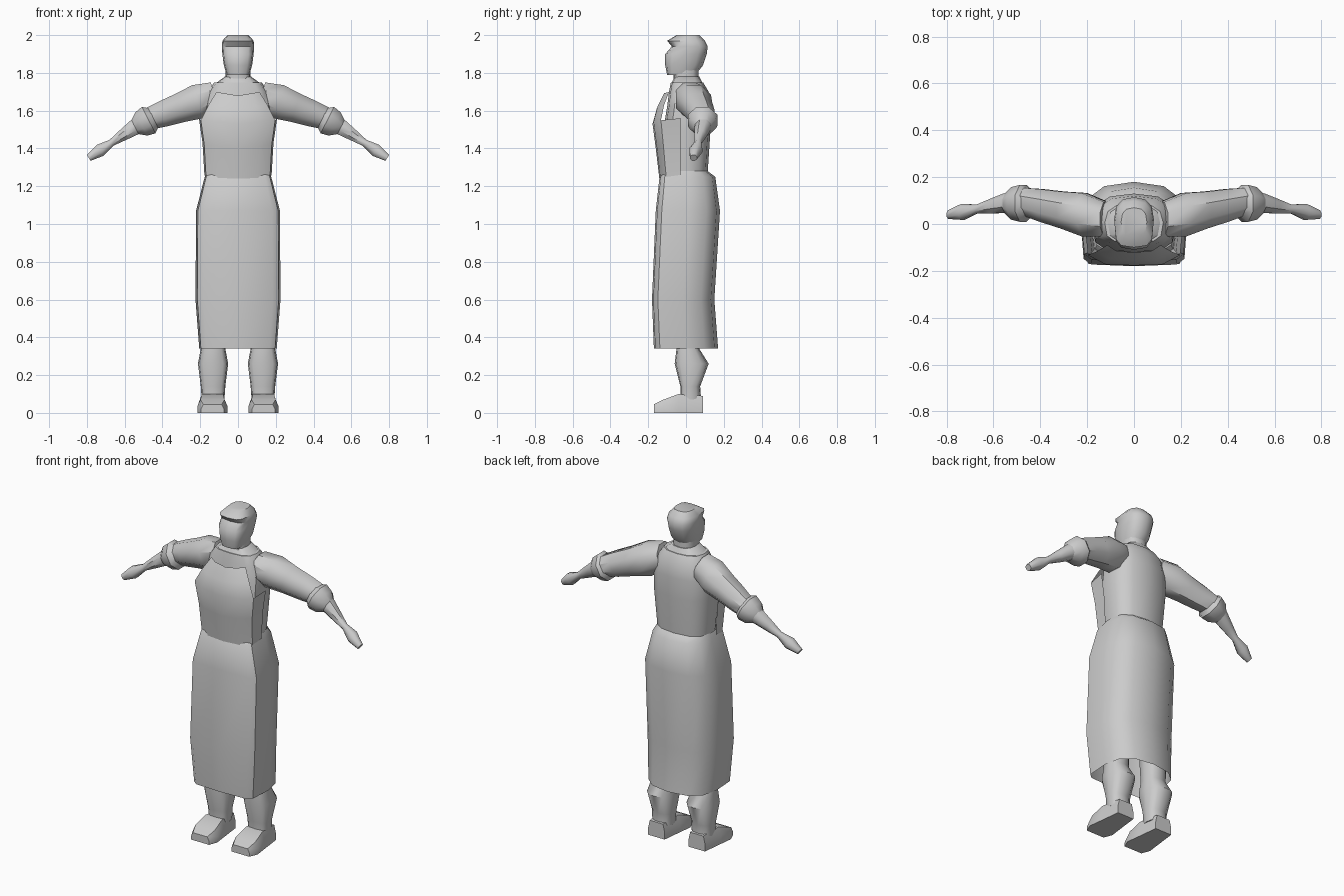
import bpy, bmesh, math
from mathutils import Vector

default_cube = bpy.data.objects.get("Cube")
if default_cube:
    bpy.data.objects.remove(default_cube, do_unlink=True)

colour = (.6, .6, .6, 1)
grey = bpy.data.materials.new("plain grey")
grey.use_nodes = True
grey.diffuse_color = colour
grey.node_tree.nodes["Principled BSDF"].inputs["Base Color"].default_value = colour


def finish(name, bm):
    """Turn a bmesh into a smooth shaded object with crisp creases."""
    bmesh.ops.remove_doubles(bm, verts=bm.verts, dist=.001)
    bmesh.ops.recalc_face_normals(bm, faces=bm.faces)
    mesh = bpy.data.meshes.new(name)
    bm.to_mesh(mesh)
    bm.free()
    mesh.materials.append(grey)
    part = bpy.data.objects.new(name, mesh)
    bpy.context.collection.objects.link(part)
    bpy.ops.object.select_all(action='DESELECT')
    part.select_set(True)
    bpy.context.view_layer.objects.active = part
    bpy.ops.object.shade_smooth_by_angle(angle=math.radians(45))


def loft(name, rings, capped=True):
    """Skin a list of equal closed rings of points."""
    bm = bmesh.new()
    rows = [[bm.verts.new(point) for point in ring] for ring in rings]
    count = len(rows[0])
    for lower, upper in zip(rows, rows[1:]):
        for i in range(count):
            j = (i + 1) % count
            bm.faces.new((lower[i], lower[j], upper[j], upper[i]))
    if capped:
        bm.faces.new(rows[0])
        bm.faces.new(rows[-1])
    finish(name, bm)


def rounded(value, power):
    return math.copysign(abs(value) ** power, value)


def oval(z, width, front, back, centre=0, boxy=.6):
    """Level ring whose front half is squarer than its back half."""
    ring = []
    for k in range(12):
        angle = math.tau * k / 12
        across, along = math.sin(angle), -math.cos(angle)
        power = boxy if along < 0 else .8
        middle, depth = (front + back) / 2, (back - front) / 2
        ring.append((centre + width * rounded(across, power),
                     middle + depth * rounded(along, power), z))
    return ring


def limb(name, start, end, radii, sides=8):
    """Round limb with evenly spaced radii from start to end."""
    direction = (end - start).normalized()
    depth_axis = Vector((0, 1, 0))
    up_axis = direction.cross(depth_axis).normalized()
    rings = []
    for i, radius in enumerate(radii):
        centre = start.lerp(end, i / (len(radii) - 1))
        turns = [math.tau * (k + .5) / sides for k in range(sides)]
        rings.append([centre + radius * (up_axis * math.cos(turn) + depth_axis * math.sin(turn))
                      for turn in turns])
    loft(name, rings)


# Head with an overhanging fringe, on a short neck
loft("head", [
    oval(1.79, .06, -.1, .05),
    oval(1.84, .075, -.11, .09),
    oval(1.9, .083, -.11, .11),
    oval(1.94, .085, -.075, .115),
    oval(1.97, .083, -.1, .1),
    oval(2, .055, -.05, .07),
])
loft("neck", [oval(z, .065, -.065, .065) for z in (1.7, 1.82)])

# Shirt torso and collar
loft("shirt_torso", [
    oval(1.2, .155, -.1, .11),
    oval(1.5, .18, -.12, .13),
    oval(1.62, .178, -.1, .13),
    oval(1.7, .16, -.09, .12),
    oval(1.75, .125, -.08, .09),
])
loft("collar", [oval(1.74, .125, -.08, .09), oval(1.78, .07, -.06, .07)])

# Long wrapped apron skirt, open at the hem
loft("apron_skirt", [
    oval(z, width, front, back, boxy=.3) for z, width, front, back in (
        (.34, .205, -.17, .17),
        (.6, .225, -.18, .15),
        (1.07, .222, -.16, .18),
        (1.25, .176, -.14, .155),
        (1.28, .165, -.11, .115),
    )], capped=False)

# Apron bib: wraps the sides up to the armpit, then narrows to the neck
bm = bmesh.new()
for side in (1, -1):
    rows = []
    for z, width, front in ((1.23, .178, -.14), (1.4, .188, -.16), (1.53, .207, -.177),
                            (1.61, .165, -.155), (1.68, .12, -.12)):
        points = [(share * width, front * depth, z + .02 * share)
                  for share, depth in ((0, 1), (.6, .97), (.95, .75))]
        if z < 1.6:
            points.append((width, -.03, z + .03))
        rows.append([bm.verts.new((side * x, y, height)) for x, y, height in points])
    for lower, upper in zip(rows, rows[1:]):
        for i in range(min(len(lower), len(upper)) - 1):
            bm.faces.new((lower[i], lower[i + 1], upper[i + 1], upper[i]))
finish("apron_bib", bm)

for side, label in ((1, "left"), (-1, "right")):
    # Sleeve, rolled cuff, then forearm tapering to the wrist and hand
    shoulder = Vector((side * .12, .02, 1.68))
    elbow = Vector((side * .49, .1, 1.55))
    fingertip = Vector((side * .79, .04, 1.35))
    limb(label + "_sleeve", shoulder, elbow, (.08, .1, .085, .075, .06))
    limb(label + "_cuff", shoulder.lerp(elbow, .85), elbow.lerp(fingertip, .2),
         (.05, .085, .075, .04))
    limb(label + "_forearm", elbow, fingertip, (.05, .045, .033, .02, .037, .02))

    # Lower leg with a calf bulge, gathered at the ankle
    loft(label + "_leg", [
        oval(z, width, front, back, centre=side * .132) for z, width, front, back in (
            (.07, .06, -.03, .08),
            (.14, .065, -.03, .075),
            (.26, .08, -.06, .12),
            (.34, .065, -.05, .07),
            (.6, .07, -.07, .08),
        )])

    # Shoe lofted from heel to toe, with a chamfered upper
    sections = []
    for y, width, height in ((.09, .055, .09), (-.04, .07, .1), (-.12, .08, .07),
                             (-.17, .06, .045)):
        corners = [(width, 0), (width, height / 2), (width * .8, height)]
        corners += [(-x, z) for x, z in reversed(corners)]
        sections.append([(side * .135 + x, y, z) for x, z in corners])
    loft(label + "_shoe", sections)
